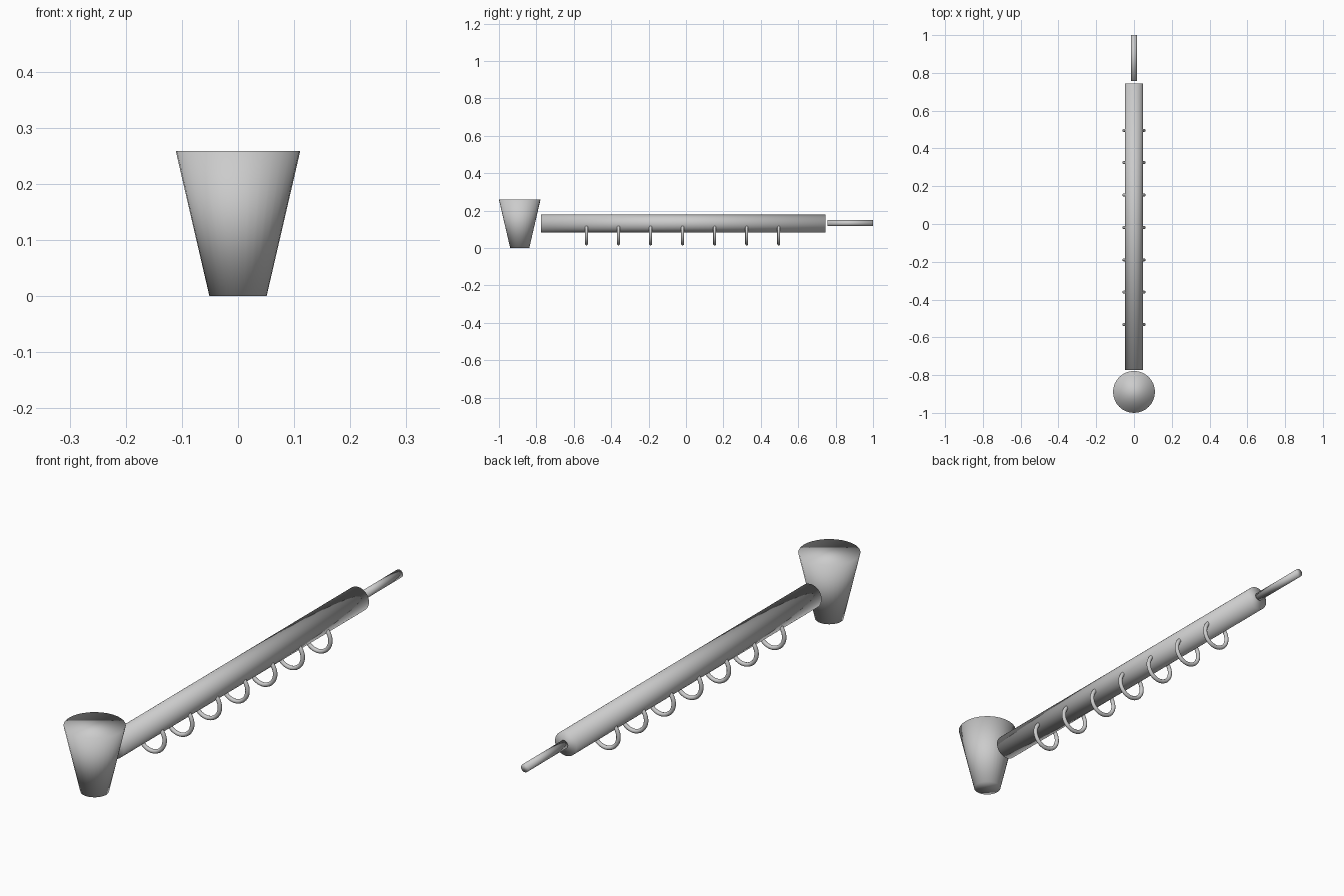
import bpy
from math import pi

if "Cube" in bpy.data.objects:
    bpy.data.objects.remove(bpy.data.objects["Cube"])


def smooth(name):
    ob = bpy.context.object
    ob.name = name
    bpy.ops.object.shade_smooth()
    return ob


def rod(name, y0, y1, z, radius):
    bpy.ops.mesh.primitive_cylinder_add(
        vertices=32, radius=radius, depth=y1 - y0,
        location=(0, (y0 + y1) / 2, z), rotation=(pi / 2, 0, 0))
    return smooth(name)


# Tapered end cup
R_TOP, HEIGHT = 0.111, 0.259
bpy.ops.mesh.primitive_cone_add(
    vertices=32, radius1=0.051, radius2=R_TOP, depth=HEIGHT,
    location=(0, -1 + R_TOP, HEIGHT / 2))
smooth("tapered_end")

# Main tube and the thin rod beyond it
rod("main_tube", -0.774, 0.745, 0.131, 0.047)
rod("end_rod", 0.756, 1.0, 0.133, 0.016)

# Row of rings hanging from the tube
for i in range(7):
    bpy.ops.mesh.primitive_torus_add(
        major_segments=48, minor_segments=12,
        major_radius=0.054, minor_radius=0.008,
        location=(0, -0.532 + i * 0.1713, 0.076), rotation=(pi / 2, 0, 0))
    smooth(f"ring_{i + 1}")
